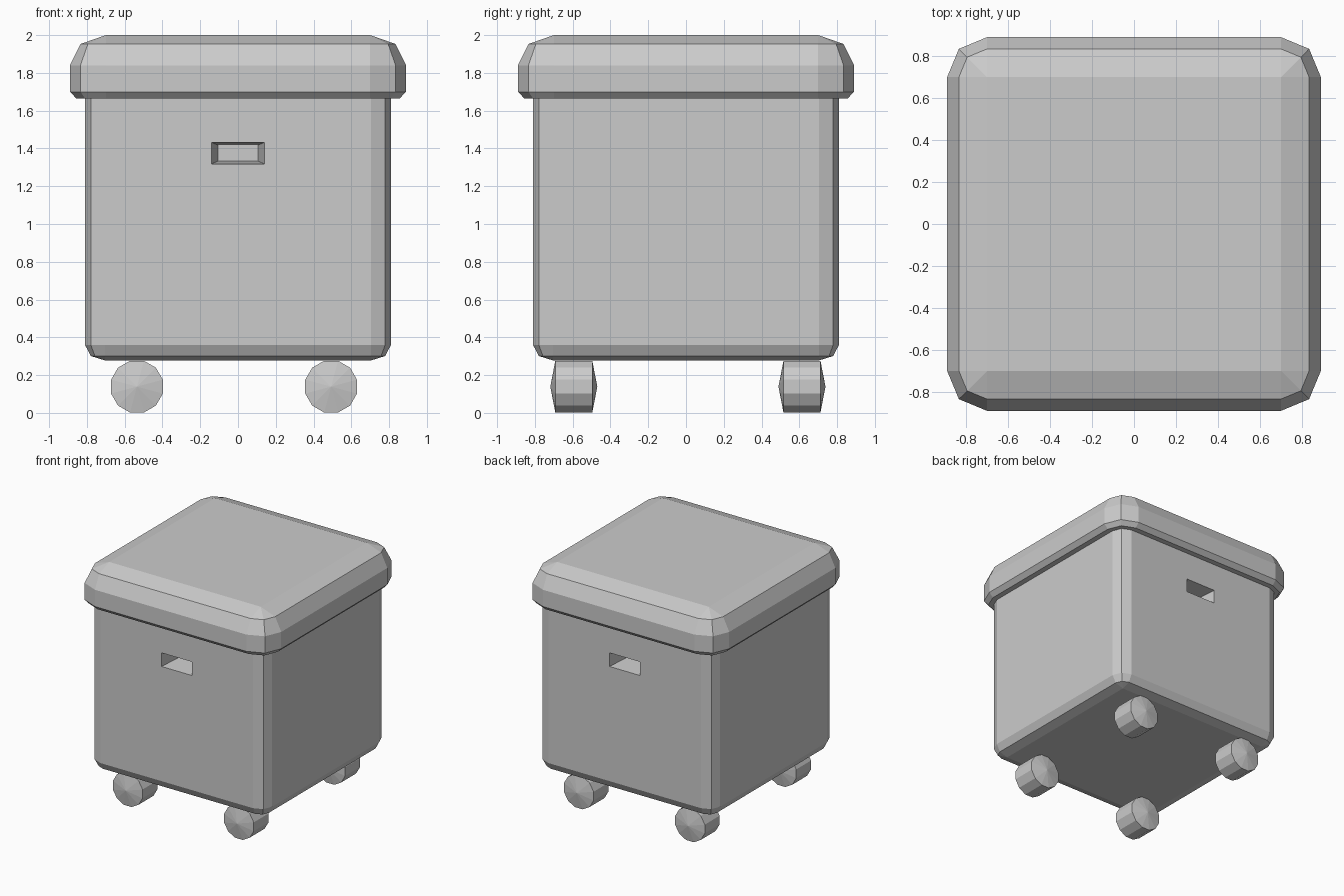
import bpy, bmesh
from math import sin, cos, pi, radians
from mathutils import Matrix

if "Cube" in bpy.data.objects:
    bpy.data.objects.remove(bpy.data.objects["Cube"])


def finish(bm, name):
    bmesh.ops.remove_doubles(bm, verts=bm.verts, dist=1e-5)
    bmesh.ops.recalc_face_normals(bm, faces=bm.faces)
    mesh = bpy.data.meshes.new(name)
    bm.to_mesh(mesh)
    bm.free()
    obj = bpy.data.objects.new(name, mesh)
    bpy.context.collection.objects.link(obj)
    return obj


def rounded_box(core, profile):
    """Stack rounded-square rings given as (corner radius, z) around a square core."""
    bm = bmesh.new()
    rings = []
    for r, z in profile:
        ring = []
        for k, (sx, sy) in enumerate([(1, 1), (-1, 1), (-1, -1), (1, -1)]):
            for j in range(3):
                a = k * pi / 2 + j * pi / 4
                ring.append(bm.verts.new((sx * core + r * cos(a), sy * core + r * sin(a), z)))
        rings.append(ring)
    for lo, hi in zip(rings, rings[1:]):
        for i in range(12):
            n = (i + 1) % 12
            bm.faces.new((lo[i], lo[n], hi[n], hi[i]))
    bm.faces.new(rings[0])
    bm.faces.new(rings[-1])
    bmesh.ops.remove_doubles(bm, verts=bm.verts, dist=1e-5)
    bmesh.ops.recalc_face_normals(bm, faces=bm.faces)
    return bm


# Box body with a tapered hand slot in the front and back
bm = rounded_box(0.705, [(0, 0.278), (0.074, 0.301), (0.105, 0.36), (0.105, 1.68)])
walls = [f for f in bm.faces if abs(f.normal.y) > 0.99 and f.calc_area() > 1]
for wall in walls:
    side = 1 if wall.normal.y > 0 else -1
    for hx, hz, y in [(0.14, 0.057, 0.81), (0.105, 0.042, 0.61)]:
        c = wall.calc_center_median()
        bmesh.ops.inset_individual(bm, faces=[wall], thickness=0.01)
        for v in wall.verts:
            v.co = (hx if v.co.x > c.x else -hx,
                    side * y,
                    1.375 + (hz if v.co.z > c.z else -hz))
finish(bm, "box_body")

# Padded lid
finish(rounded_box(0.70, [(0.155, 1.664), (0.19, 1.70), (0.19, 1.84),
                          (0.134, 1.953), (0, 2.0)]), "lid")

# Four wheels with slightly domed hubs
for xn, x in (("left", -0.535), ("right", 0.493)):
    for yn, y in (("front", -0.594), ("back", 0.614)):
        bm = bmesh.new()
        r = 0.137 / cos(pi / 12)
        bmesh.ops.create_cone(bm, cap_ends=True, cap_tris=True, segments=12,
                              radius1=r, radius2=r, depth=0.196)
        for v in bm.verts:
            if v.co.xy.length < 0.001:
                v.co.z *= 1.27
        top = max(bm.verts, key=lambda v: v.co.y).co
        twist = radians(15) if abs(top.x) < 0.001 else 0
        bm.transform(Matrix.Translation((x, y, 0.139)) @ Matrix.Rotation(pi / 2, 4, 'X')
                     @ Matrix.Rotation(twist, 4, 'Z'))
        finish(bm, f"{yn}_{xn}_wheel")
